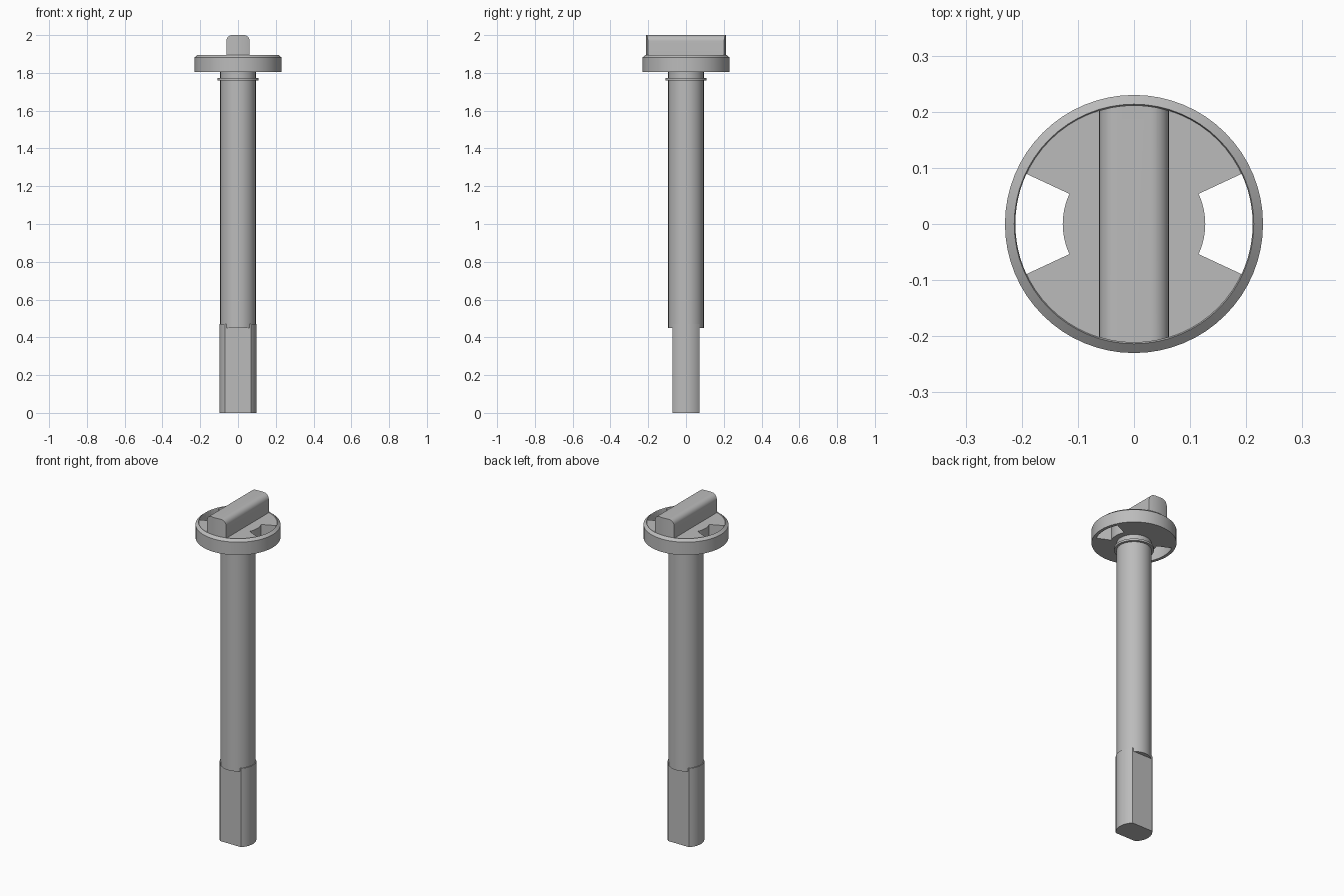
import bpy, bmesh
from math import sin, cos, pi, radians, asin

if "Cube" in bpy.data.objects:
    bpy.data.objects.remove(bpy.data.objects["Cube"], do_unlink=True)

grey = bpy.data.materials.new("plain_grey")
grey.use_nodes = True
colour = (0.5, 0.5, 0.5, 1)
grey.diffuse_color = colour
grey.node_tree.nodes["Principled BSDF"].inputs["Base Color"].default_value = colour


def arc(radius, start, end, steps, cx=0, cy=0):
    """Points on an arc, angles in radians."""
    angles = [start + (end - start) * i / steps for i in range(steps + 1)]
    return [(cx + radius * cos(a), cy + radius * sin(a)) for a in angles]


def finish(name, bm):
    bmesh.ops.recalc_face_normals(bm, faces=bm.faces)
    mesh = bpy.data.meshes.new(name)
    bm.to_mesh(mesh)
    bm.free()
    mesh.materials.append(grey)
    obj = bpy.data.objects.new(name, mesh)
    bpy.context.collection.objects.link(obj)
    return obj


def prism(name, outline, low, high, axis="z"):
    """Extrude an outline along z, or an x-z outline along y."""
    bm = bmesh.new()
    place = (lambda a, b, h: (a, b, h)) if axis == "z" else (lambda a, b, h: (a, h, b))
    face = bm.faces.new([bm.verts.new(place(a, b, low)) for a, b in outline])
    top = bmesh.ops.extrude_face_region(bm, geom=[face])["geom"]
    bmesh.ops.translate(bm, vec=place(0, 0, high - low),
                        verts=[v for v in top if isinstance(v, bmesh.types.BMVert)])
    return finish(name, bm)


def lathe(name, profile, segments=64):
    """Spin a profile that begins and ends on the axis."""
    bm = bmesh.new()
    verts = [bm.verts.new((r, 0, z)) for r, z in profile]
    edges = [bm.edges.new(pair) for pair in zip(verts, verts[1:])]
    bmesh.ops.spin(bm, geom=verts + edges, cent=(0, 0, 0), axis=(0, 0, 1),
                   angle=2 * pi, steps=segments, use_merge=True)
    bmesh.ops.remove_doubles(bm, verts=bm.verts, dist=0.0001)
    return finish(name, bm)


def boolean(obj, cutter, operation):
    mod = obj.modifiers.new("cut", "BOOLEAN")
    mod.object, mod.operation, mod.solver = cutter, operation, "EXACT"
    bpy.context.view_layer.objects.active = obj
    bpy.ops.object.modifier_apply(modifier=mod.name)
    bpy.data.objects.remove(cutter, do_unlink=True)


def rod(name, radius, low, high):
    return lathe(name, [(0, low), (radius, low), (radius, high), (0, high)])


# Shaft and thin retaining ring
shaft = rod("shaft", 0.094, 0.45, 1.82)
ring = rod("retaining_ring", 0.108, 1.76, 1.772)

# Lower tang with flats on front and back
flat = asin(0.071 / 0.099)
tang = prism("flattened_tang",
             arc(0.099, -flat, flat, 14) + arc(0.099, pi - flat, pi + flat, 14), 0, 0.47)

# Cap disc with bevelled rim and two through windows
cap = lathe("cap_disc", [(0, 1.805), (0.23, 1.805), (0.23, 1.882), (0.2135, 1.896),
                         (0.2115, 1.891), (0, 1.891)])
half = radians(25)
for middle in (0, pi):
    a, b = middle - half, middle + half
    window = prism("window_cutter", arc(0.2115, a, b, 12) + arc(0.127, b, a, 12), 1.7, 1.95)
    boolean(cap, window, "DIFFERENCE")

# Grip bar: rounded on top, ends trimmed to the cap's circle
w, r = 0.062, 0.032
bar = [(-w, 1.87), (w, 1.87)]
bar += arc(r, 0, pi / 2, 10, w - r, 2 - r) + arc(r, pi / 2, pi, 10, r - w, 2 - r)
grip = prism("grip_bar", bar, -0.3, 0.3, axis="y")
boolean(grip, rod("grip_trim", 0.2115, 1.8, 2.1), "INTERSECT")

# Smooth shading with sharp edges kept
bpy.ops.object.select_all(action="DESELECT")
for obj in (shaft, ring, tang, cap, grip):
    obj.select_set(True)
bpy.context.view_layer.objects.active = shaft
bpy.ops.object.shade_smooth_by_angle(angle=radians(30))
